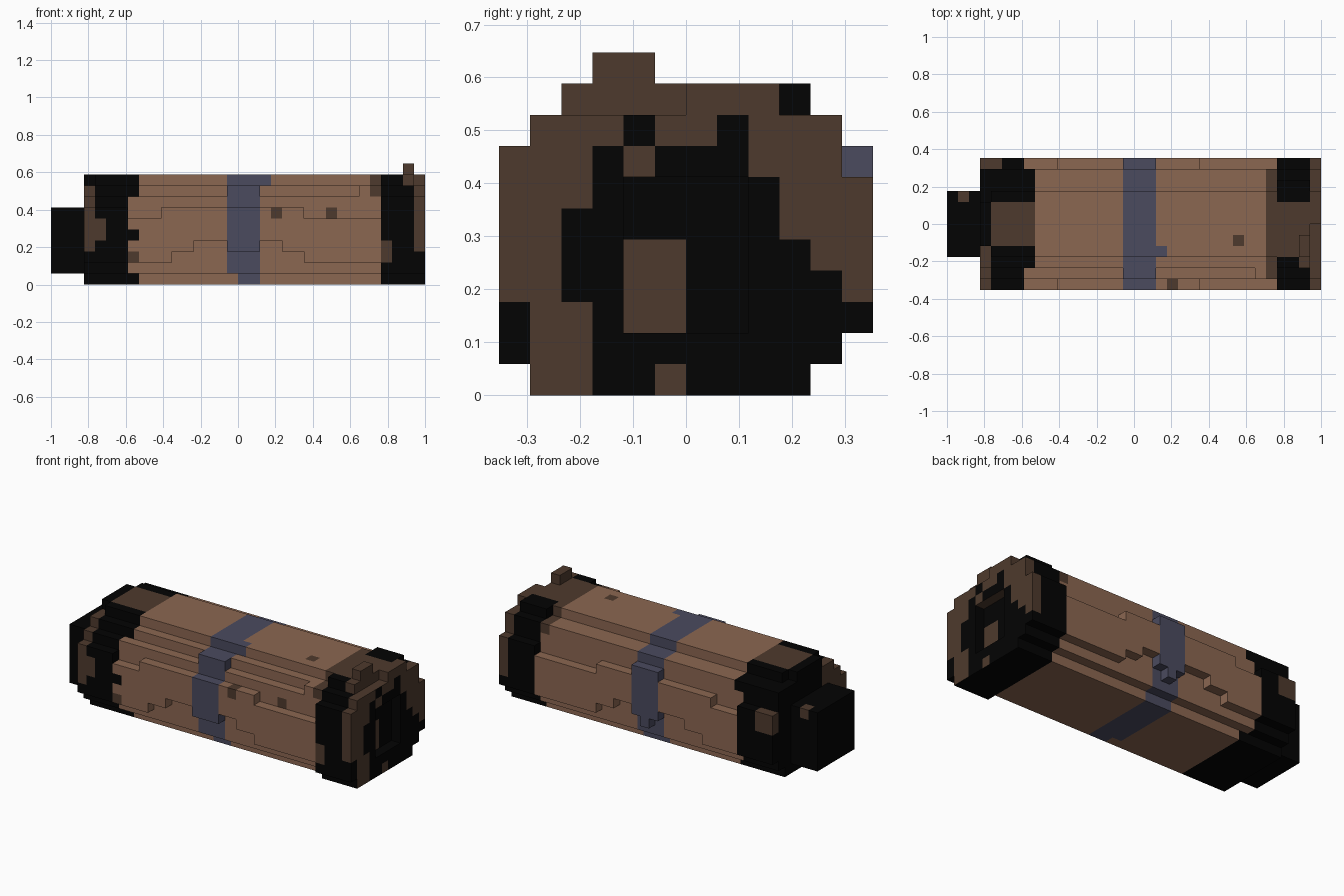
import bpy, bmesh
from mathutils import Vector

if "Cube" in bpy.data.objects:
    bpy.data.objects.remove(bpy.data.objects["Cube"], do_unlink=True)

UNIT = 1 / 17  # edge of one block


def material(name, rgb):
    m = bpy.data.materials.new(name)
    m.use_nodes = True
    m.diffuse_color = (*rgb, 1)
    bsdf = m.node_tree.nodes["Principled BSDF"]
    bsdf.inputs["Base Color"].default_value = (*rgb, 1)
    bsdf.inputs["Roughness"].default_value = 0.9
    return m


TAN, BROWN, BLACK, BLUE = range(4)
MATERIALS = [material("tan_brown", (0.26, 0.135, 0.083)),
             material("dark_brown", (0.076, 0.042, 0.026)),
             material("black", (0.001, 0.001, 0.001)),
             material("slate_blue", (0.069, 0.069, 0.114))]

cells = {}  # block position -> (part, colour)


def block(part, colour, x, y, z):
    for i in range(*x):
        for j in range(*y):
            for k in range(*z):
                cells[i, j, k] = (part, colour)


def carve(x, y, z):
    for i in range(*x):
        for j in range(*y):
            for k in range(*z):
                cells.pop((i, j, k), None)


def stack(part, colour, x, rows):
    for k, y in enumerate(rows):
        block(part, colour, x, y, (k, k + 1))


def paint(colour, x, y, z):
    for (i, j, k), (part, old) in list(cells.items()):
        if x[0] <= i < x[1] and y[0] <= j < y[1] and z[0] <= k < z[1]:
            cells[i, j, k] = (part, colour)


FULL = (-6, 6)
WIDE = (-5, 5)
SECTION = [(-4, 4), WIDE] + [FULL] * 4 + [WIDE, WIDE, (-4, 5), (-3, 3)]

# Long body with stepped sides
stack("body", TAN, (-10, 13), SECTION)
block("body", TAN, (11, 13), (-5, -4), (8, 9))
for side in (-6, 5):
    edge = (side, side + 1)
    block("body", TAN, (-7, 6), edge, (6, 7))
    carve((-6, 6), edge, (2, 3))
    carve((-4, 4), edge, (3, 4))

# Stray dark patches on the body
for x, y, z in [((3, 4), (-6, -5), (6, 7)), ((8, 9), (-5, -4), (6, 7)),
                ((9, 10), (-2, -1), (9, 10)), ((12, 13), (-5, 5), (8, 10))]:
    paint(BROWN, x, y, z)

# Band around the middle
stack("band", BLUE, (-1, 2), [(-4, 4), WIDE, WIDE] + [FULL] * 4 + [(-5, 6), WIDE, (-3, 3)])
block("band", BLUE, (0, 1), (5, 6), (2, 3))
paint(BLUE, (2, 3), (-3, -2), (9, 10))
paint(TAN, (-1, 0), (-6, -3), (0, 1))

# End collar, narrowing at its outer edge
stack("collar", BLACK, (-14, -10), SECTION)
block("collar", BLACK, (-14, -10), FULL, (6, 7))
carve((-14, -13), (-3, -2), (9, 10))
carve((-14, -13), (2, 3), (9, 10))
paint(BLACK, (-10, -9), FULL, (8, 10))
paint(BLACK, (-10, -9), FULL, (0, 1))

# Brown patches on the collar
paint(BROWN, (-13, -9), (-2, 2), (9, 10))
paint(BROWN, (-14, -13), (-6, -2), (3, 9))
paint(BROWN, (-14, -12), (5, 6), (5, 7))
paint(BROWN, (-13, -12), (-6, -5), (4, 6))
for z in (2, 6):
    paint(BROWN, (-10, -9), (-6, -5), (z, z + 1))
paint(BLACK, (-10, -9), (-6, -5), (4, 5))

# Knob beyond the collar
block("knob", BLACK, (-17, -14), (-3, 3), (1, 7))
paint(BROWN, (-16, -15), (2, 3), (6, 7))

# End cap, with a brown rim and top
stack("cap", BLACK, (13, 17),
      [(-5, 4), (-6, 5)] + [FULL] * 5 + [(-6, 5), WIDE, (-4, 4)])
paint(BROWN, (13, 17), (-3, 2), (9, 10))
paint(BROWN, (16, 17), FULL, (3, 10))
paint(BROWN, (15, 16), (-4, 2), (8, 10))
paint(BROWN, (13, 14), (-6, -5), (2, 4))
block("cap", BROWN, (15, 16), (-3, -1), (10, 11))
carve((16, 17), (-2, 2), (2, 7))
carve((16, 17), (-4, 0), (9, 10))
carve((16, 17), (3, 4), (9, 10))

# Dark opening on the cap face: black spans per row
OPENING = [[(-3, -1), (0, 4)], [(-6, -5), (-3, 5)], [(-6, -5), (-3, -2), (0, 6)],
           [(-4, -2), (0, 5)], [(-4, -2), (0, 4)], [(-4, 3)], [(-3, 3)],
           [(-3, -2), (-1, 2)], [(-2, -1), (1, 2)], [(3, 4)], []]


def face_colour(cell, normal, colour):
    i, j, k = cell
    if normal[0] > 0 and i >= 15:
        return BLACK if any(a <= j < b for a, b in OPENING[k]) else BROWN
    if i == 16 and abs(j) < 4 and 2 <= k < 7:
        return BLACK
    return colour


def build(part):
    mesh = bpy.data.meshes.new(part)
    bm = bmesh.new()
    verts = {}

    def vert(p):
        if p not in verts:
            verts[p] = bm.verts.new(Vector(p) * UNIT)
        return verts[p]

    for cell, (owner, colour) in cells.items():
        if owner != part:
            continue
        for axis in range(3):
            for sign in (-1, 1):
                normal = [0, 0, 0]
                normal[axis] = sign
                if tuple(c + n for c, n in zip(cell, normal)) in cells:
                    continue  # hidden between blocks
                corners = []
                for u, v in ((0, 0), (1, 0), (1, 1), (0, 1)):
                    p = list(cell)
                    p[axis] += sign > 0
                    p[(axis + 1) % 3] += u
                    p[(axis + 2) % 3] += v
                    corners.append(vert(tuple(p)))
                face = bm.faces.new(corners if sign > 0 else corners[::-1])
                face.material_index = face_colour(cell, normal, colour)
    bm.normal_update()
    bmesh.ops.dissolve_limit(bm, angle_limit=0.01, verts=bm.verts[:],
                             edges=bm.edges[:], delimit={'MATERIAL'})
    bm.to_mesh(mesh)
    bm.free()
    for m in MATERIALS:
        mesh.materials.append(m)
    bpy.context.collection.objects.link(bpy.data.objects.new(part, mesh))


for part in ("body", "band", "collar", "knob", "cap"):
    build(part)
